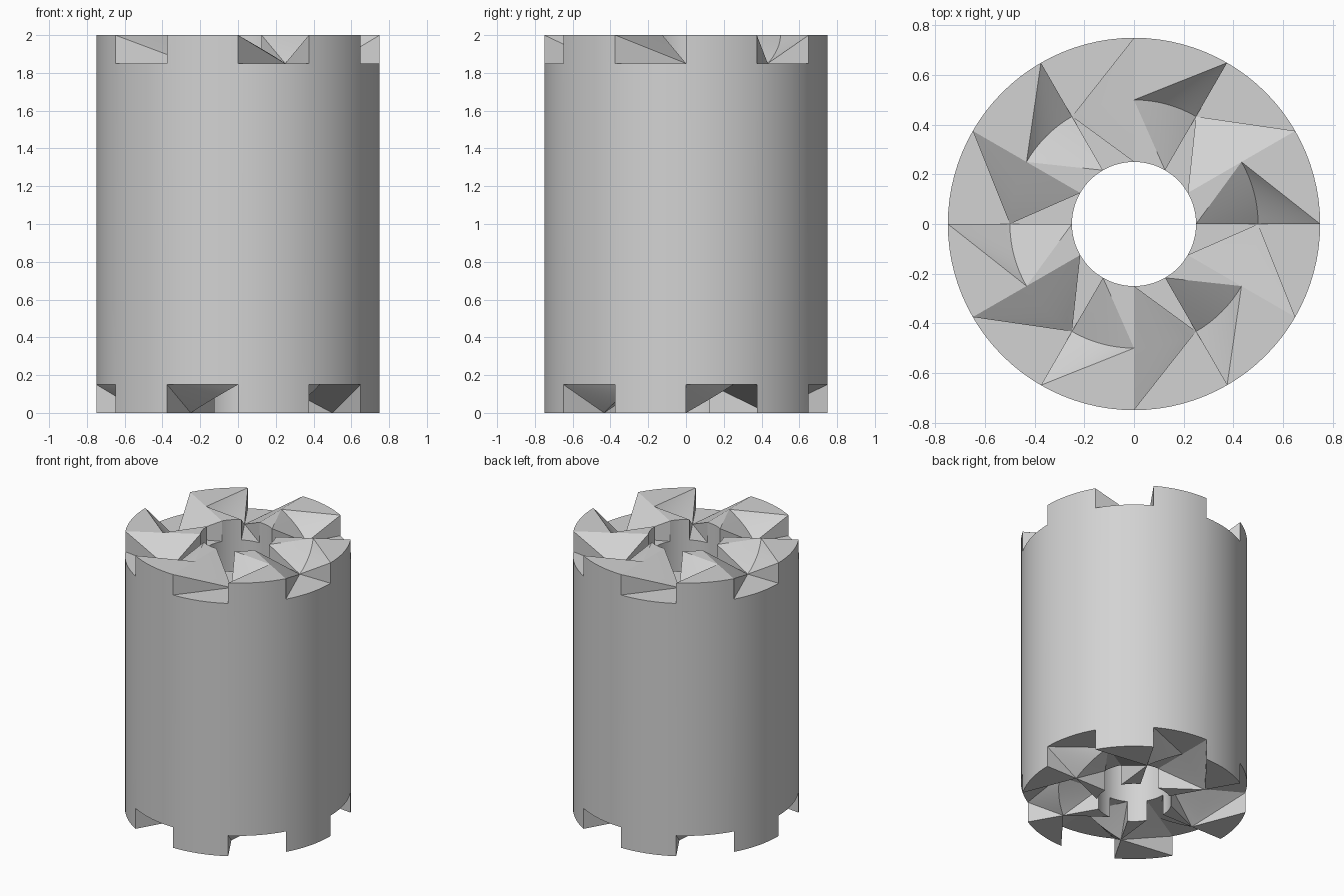
import bpy
import bmesh
from math import radians, cos, sin
from mathutils import Vector

if "Cube" in bpy.data.objects:
    bpy.data.objects.remove(bpy.data.objects["Cube"], do_unlink=True)

OUTER, MIDDLE, INNER = 0.75, 0.5, 0.25
HEIGHT, TOOTH = 2.0, 0.15
SECTORS, STEPS = 12, 8
SECTOR_ANGLE = radians(360 / SECTORS)

bm = bmesh.new()


def point(radius, angle, z):
    return Vector((radius * cos(angle), radius * sin(angle), z))


def arc(radius, sector, z_start, z_end):
    """Points along one sector, rising or falling evenly."""
    return [point(radius, (sector + i / STEPS) * SECTOR_ANGLE,
                  z_start + (z_end - z_start) * i / STEPS)
            for i in range(STEPS + 1)]


def face(*corners):
    bm.faces.new([bm.verts.new(c) for c in corners])


def fan(tip, rim):
    for a, b in zip(rim, rim[1:]):
        face(tip, a, b)


def wall(radius, sector, low, high):
    bottom = arc(radius, sector, low, low)
    top = arc(radius, sector, high, high)
    for i in range(STEPS):
        face(bottom[i], bottom[i + 1], top[i + 1], top[i])


def toothed_end(base):
    """Ring of interlocking teeth, alternating raised and sunken sectors."""
    crest = base + TOOTH
    for sector in range(SECTORS):
        raised = sector % 2 == 0
        ridge = arc(MIDDLE, sector, base if raised else crest,
                    crest if raised else base)
        level = crest if raised else base
        for radius in (OUTER, INNER):
            rim = arc(radius, sector, level, level)
            start = point(radius, sector * SECTOR_ANGLE, crest)
            fan(start, ridge)       # sloping facet
            fan(ridge[-1], rim)     # level facet
            if not raised:          # upright sides of the notch
                finish = point(radius, (sector + 1) * SECTOR_ANGLE, crest)
                face(start, rim[0], ridge[-1])
                face(rim[-1], finish, ridge[-1])


# Matching teeth at both ends
toothed_end(0)
toothed_end(HEIGHT - TOOTH)

# Outer wall and bore
for sector in range(SECTORS):
    for radius in (OUTER, INNER):
        wall(radius, sector, TOOTH, HEIGHT - TOOTH)
        if sector % 2 == 0:
            wall(radius, sector, HEIGHT - TOOTH, HEIGHT)
        else:
            wall(radius, sector, 0, TOOTH)

bmesh.ops.remove_doubles(bm, verts=bm.verts[:], dist=0.0001)
bmesh.ops.recalc_face_normals(bm, faces=bm.faces[:])

mesh = bpy.data.meshes.new("toothed_sleeve")
bm.to_mesh(mesh)
bm.free()
sleeve = bpy.data.objects.new("toothed_sleeve", mesh)
bpy.context.collection.objects.link(sleeve)

# Plain grey finish
grey = bpy.data.materials.new("light_grey")
grey.use_nodes = True
colour = (0.65, 0.65, 0.65, 1)
grey.diffuse_color = colour
grey.node_tree.nodes["Principled BSDF"].inputs["Base Color"].default_value = colour
mesh.materials.append(grey)

bpy.ops.object.select_all(action="DESELECT")
sleeve.select_set(True)
bpy.context.view_layer.objects.active = sleeve
bpy.ops.object.shade_smooth_by_angle(angle=radians(25))
